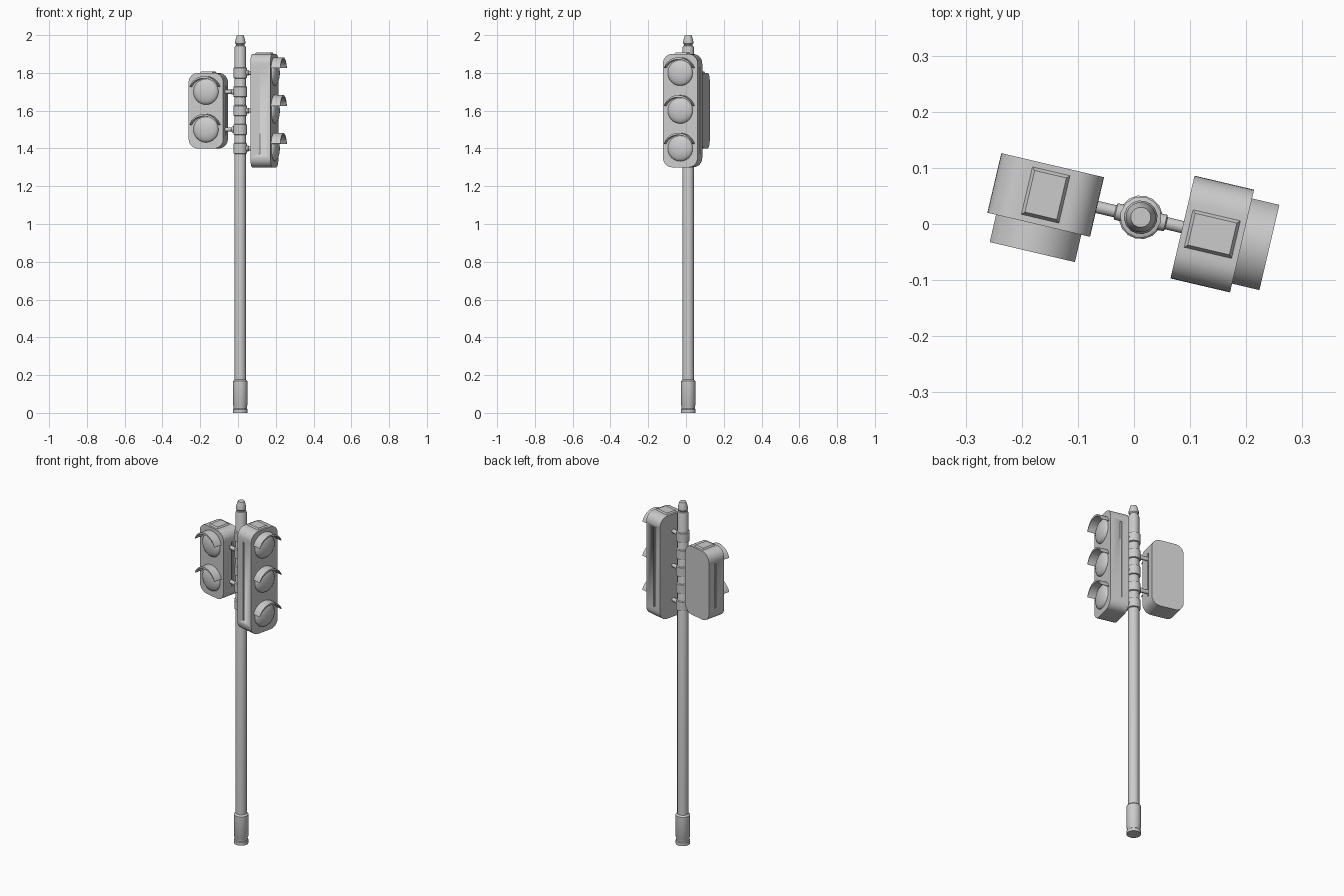
import bpy, bmesh, math
from mathutils import Matrix, Vector

if "Cube" in bpy.data.objects:
    bpy.data.objects.remove(bpy.data.objects["Cube"])

grey = bpy.data.materials.new("light_grey")
grey.use_nodes = True
grey.diffuse_color = (0.6, 0.6, 0.6, 1)
grey.node_tree.nodes["Principled BSDF"].inputs["Base Color"].default_value = (0.6, 0.6, 0.6, 1)

# The whole assembly is turned slightly about the pole
BASE = Matrix.Translation((0.012, 0.012, 0)) @ Matrix.Rotation(math.radians(-13.2), 4, 'Z')
W, D, R = 0.188, 0.109, 0.05    # lamp head width, depth, corner radius
FACE = -D / 2


def finish(name, bm, matrix):
    """Turn a bmesh into a placed, smooth-shaded object."""
    bmesh.ops.recalc_face_normals(bm, faces=bm.faces)
    mesh = bpy.data.meshes.new(name)
    bm.to_mesh(mesh)
    bm.free()
    mesh.materials.append(grey)
    ob = bpy.data.objects.new(name, mesh)
    ob.matrix_world = matrix
    bpy.context.collection.objects.link(ob)
    bpy.ops.object.select_all(action='DESELECT')
    ob.select_set(True)
    bpy.context.view_layer.objects.active = ob
    bpy.ops.object.shade_smooth_by_angle(angle=math.radians(35))
    return ob


def lathe(name, profile, matrix, sides=16):
    """Spin (radius, height) points around z, capping both ends."""
    bm = bmesh.new()
    rings = []
    for r, z in profile:
        angles = [2 * math.pi * i / sides for i in range(sides)]
        rings.append([bm.verts.new((r * math.cos(a), r * math.sin(a), z)) for a in angles])
    for a, b in zip(rings, rings[1:]):
        for i in range(sides):
            j = (i + 1) % sides
            bm.faces.new((a[i], a[j], b[j], b[i]))
    bm.faces.new(rings[0])
    bm.faces.new(rings[-1])
    return finish(name, bm, matrix)


def extrude(name, outline, y0, y1, matrix):
    """Extrude an (x, z) outline along y."""
    bm = bmesh.new()
    face = bm.faces.new([bm.verts.new((x, y0, z)) for x, z in outline])
    new = bmesh.ops.extrude_face_region(bm, geom=[face])["geom"]
    moved = [v for v in new if isinstance(v, bmesh.types.BMVert)]
    bmesh.ops.translate(bm, verts=moved, vec=(0, y1 - y0, 0))
    return finish(name, bm, matrix)


def box(name, size, matrix, taper=0.0):
    """Box with its upper face drawn in by taper."""
    bm = bmesh.new()
    bmesh.ops.create_cube(bm, size=1)
    for v in bm.verts:
        v.co = Vector(a * b for a, b in zip(v.co, size))
        if v.co.z > 0:
            v.co.x -= math.copysign(taper, v.co.x)
            v.co.y -= math.copysign(taper, v.co.y)
    return finish(name, bm, matrix)


def rounded_rect(w, h, r, steps=8):
    pts = []
    for k, (sx, sz) in enumerate(((1, 1), (-1, 1), (-1, -1), (1, -1))):
        for i in range(steps + 1):
            a = math.pi / 2 * (k + i / steps)
            pts.append((sx * (w / 2 - r) + r * math.cos(a), sz * (h / 2 - r) + r * math.sin(a)))
    return pts


def crescent(r, thick, start, steps=20):
    """Arc that is thickest at the crown and thin at both tips."""
    angles = [start + (math.pi - 2 * start) * i / steps for i in range(steps + 1)]
    outer = [(r * math.cos(a), r * math.sin(a)) for a in angles]
    inner = []
    for i, a in enumerate(angles):
        q = r - 0.002 - thick * math.sin(math.pi * i / steps)
        inner.append((q * math.cos(a), q * math.sin(a)))
    return outer + inner[::-1]


def lamp_head(side, count, matrix):
    height = 0.2 * count
    body = extrude(side + "_housing", rounded_rect(W, height, R), FACE, -FACE, matrix)

    # Vertical groove down each side of the housing
    for sx in (-1, 1):
        cutter = box("groove_cutter", (0.012, 0.01, height - 0.14),
                     matrix @ Matrix.Translation((sx * W / 2, 0.008, 0)))
        cutter.hide_render = True
        mod = body.modifiers.new("groove", 'BOOLEAN')
        mod.operation = 'DIFFERENCE'
        mod.solver = 'EXACT'
        mod.object = cutter
        bpy.context.view_layer.objects.active = body
        bpy.ops.object.modifier_apply(modifier=mod.name)
        bpy.data.objects.remove(cutter)

    # Raised pad on top
    box(side + "_top_pad", (0.074, 0.092, 0.012),
        matrix @ Matrix.Translation((0, 0, height / 2 + 0.002)), taper=0.008)

    # Domed lenses with hoods above them
    dome = [(0.068 * math.cos(t), 0.025 * math.sin(t))
            for t in (math.pi / 2 * i / 8 * 0.98 for i in range(9))]
    for i in range(count):
        z = height / 2 - 0.1 - 0.2 * i
        at = matrix @ Matrix.Translation((0, 0, z))
        lathe(f"{side}_lens_{i + 1}", dome, at @ Matrix.Translation((0, FACE, 0))
              @ Matrix.Rotation(math.pi / 2, 4, 'X'), 32)
        extrude(f"{side}_hood_{i + 1}", crescent(0.082, 0.009, math.radians(18)),
                FACE + 0.002, FACE - 0.05, at)


# Pole with its base sleeve and cap
lathe("pole", [(0.039, 0), (0.039, 0.018), (0.035, 0.022), (0.035, 0.034), (0.039, 0.042),
               (0.039, 0.168), (0.03, 0.176), (0.03, 1.935), (0.027, 1.943), (0.022, 1.945),
               (0.022, 1.95), (0.027, 1.956), (0.027, 1.968), (0.02, 1.994), (0.018, 2.0)], BASE)

lamp_head("right", 2, BASE @ Matrix.Translation((-0.174, 0, 1.6)))
lamp_head("left", 3, BASE @ Matrix.Translation((0.131, 0, 1.6)) @ Matrix.Rotation(math.pi / 2, 4, 'Z'))

# Clamps and arms, alternating between the two heads
for i in range(5):
    at = BASE @ Matrix.Translation((0, 0, 1.4 + 0.1 * i))
    lathe(f"clamp_{i + 1}", [(0.03, -0.029), (0.037, -0.026), (0.037, 0.026), (0.03, 0.029)], at, 12)
    s = 1 if i % 2 == 0 else -1
    toward = at @ Matrix.Rotation(s * math.pi / 2, 4, 'Y')
    lathe(f"arm_{i + 1}", [(0.015, 0.03), (0.015, 0.045), (0.011, 0.047), (0.011, 0.085)], toward, 12)
